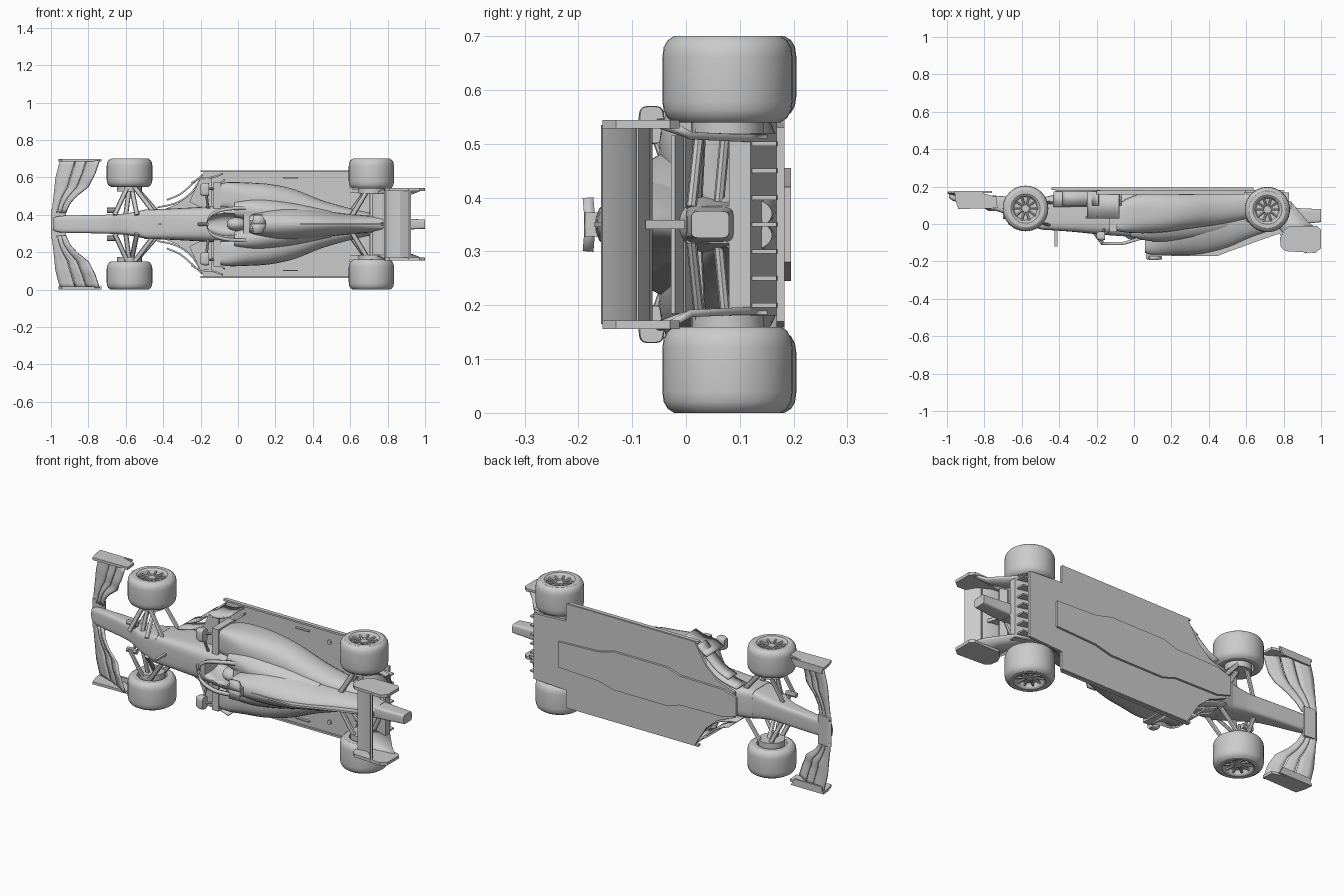
import bpy, math
from mathutils import Vector

if "Cube" in bpy.data.objects:
    bpy.data.objects.remove(bpy.data.objects["Cube"])

# Car coordinates: x along the length (nose at -x), w sideways, h up from the car floor.
# The car lies on its side, so h points to -y and w points to z.
def P(x, w, h):
    return Vector((x, -h, 0.35 + w))

def mesh(name, verts, faces):
    me = bpy.data.meshes.new(name)
    me.from_pydata(verts, [], faces)
    ob = bpy.data.objects.new(name, me)
    bpy.context.collection.objects.link(ob)
    bpy.context.view_layer.objects.active = ob
    bpy.ops.object.select_all(action='DESELECT')
    ob.select_set(True)
    bpy.ops.object.mode_set(mode='EDIT')
    bpy.ops.mesh.select_all(action='SELECT')
    bpy.ops.mesh.normals_make_consistent(inside=False)
    bpy.ops.object.mode_set(mode='OBJECT')
    return ob

def tube(name, rings, caps=True):
    n = len(rings[0])
    verts = [v for r in rings for v in r]
    faces = [(i*n + j, i*n + (j+1) % n, (i+1)*n + (j+1) % n, (i+1)*n + j)
             for i in range(len(rings)-1) for j in range(n)]
    if caps:
        faces += [tuple(range(n)), tuple(range(len(verts)-n, len(verts)))]
    return mesh(name, verts, faces)

def smooth_path(keys, sub=4):
    out = []
    for i in range(len(keys)-1):
        a, b, c, d = (keys[max(0, min(len(keys)-1, i+k))] for k in (-1, 0, 1, 2))
        for s in range(sub):
            t = s / sub
            out.append([0.5*(2*q + (r-p)*t + (2*p-5*q+4*r-v)*t*t + (3*q-p-3*r+v)*t**3)
                        for p, q, r, v in zip(a, b, c, d)])
    return out + [list(keys[-1])]

# Loft through rounded sections: (x, centre w, half width, bottom h, top h, squareness)
def loft(name, keys, side=1, n=28):
    rings = []
    for x, wc, hw, h0, h1, e in smooth_path(keys):
        ring = []
        for k in range(n):
            a = 2*math.pi*(k+0.5)/n
            c, s = math.cos(a), math.sin(a)
            ring.append(P(x, side*(wc + hw*math.copysign(abs(c)**(2/e), c)),
                          (h0+h1)/2 + (h1-h0)/2*math.copysign(abs(s)**(2/e), s)))
        rings.append(ring)
    return tube(name, rings)

def plan_plate(name, pts, h0, h1):          # outline in (x, w)
    return tube(name, [[P(x, w, h) for x, w in pts] for h in (h0, h1)])

def side_plate(name, pts, w0, w1):          # outline in (x, h)
    return tube(name, [[P(x, w, h) for x, h in pts] for w in (w0, w1)])

def box(name, x0, x1, w0, w1, h0, h1):
    return plan_plate(name, [(x0, w0), (x1, w0), (x1, w1), (x0, w1)], h0, h1)

def rod(name, a, b, r, n=8, flat=1.0):
    a, b = P(*a), P(*b)
    d = (b-a).normalized()
    u = d.cross(Vector((0, 1, 0)))
    u = (u if u.length > 0.01 else Vector((1, 0, 0))).normalized()
    v = d.cross(u)
    return tube(name, [[p + u*r*math.cos(2*math.pi*k/n) + v*r*flat*math.sin(2*math.pi*k/n)
                        for k in range(n)] for p in (a, b)])

def sheet(name, rows, thick):
    n = len(rows[0])
    ob = mesh(name, [P(*p) for r in rows for p in r],
              [(i*n+j, i*n+j+1, (i+1)*n+j+1, (i+1)*n+j) for i in range(len(rows)-1) for j in range(n-1)])
    m = ob.modifiers.new("thickness", 'SOLIDIFY')
    m.thickness, m.offset = thick, 0
    return ob

def both(pts):                               # mirror a half outline
    return pts + [(x, -w) for x, w in reversed(pts)]

# Wheels: turned tyre with recessed rim, hub and spokes
def wheel(name, x, h, r, w_in, w_out, side):
    mid, half = (w_in+w_out)/2, (w_out-w_in)/2
    prof = [(0.0, .8), (.16, .8), (.18, .62), (.5, .66), (.57, .92), (.64, 1), (.82, 1), (.92, .9),
            (.98, .74), (1, .5), (1, -.5), (.98, -.72), (.92, -.9), (.82, -1), (.62, -1), (.56, -.6), (0, -.6)]
    rings = [[P(x + r*max(q, .005)*math.cos(2*math.pi*k/40), side*(mid + half*t),
                h + r*max(q, .005)*math.sin(2*math.pi*k/40)) for k in range(40)] for q, t in prof]
    tube(name, rings)
    for k in range(10):
        a = 2*math.pi*k/10
        rod(name + "_spoke", (x + .15*r*math.cos(a), side*(mid+half*.7), h + .15*r*math.sin(a)),
            (x + .55*r*math.cos(a), side*(mid+half*.8), h + .55*r*math.sin(a)), .006, 6)

# Floor, plank and diffuser
plan_plate("floor", both([(-.42, .07), (-.32, .11), (-.25, .17), (-.2, .25), (-.18, .285), (.6, .285), (.6, .19), (.8, .18)]),
           -.183, -.168)
plan_plate("plank", both([(-.44, .05), (-.36, .075), (-.1, .08), (-.02, .105), (.3, .105), (.4, .08), (.64, .07)]),
           -.195, -.182)
side_plate("diffuser", [(.6, -.18), (.84, -.12), (.84, -.08), (.6, -.16)], -.17, .17)
for k in range(-3, 4):
    side_plate("diffuser_fence", [(.64, -.183), (.83, -.168), (.83, -.1), (.64, -.15)], k*.05-.004, k*.05+.004)

# Nose, survival cell and cockpit opening
loft("nose", [(-.99, 0, .03, -.165, -.14, 3), (-.94, 0, .045, -.165, -.115, 4), (-.72, 0, .05, -.15, -.065, 5),
              (-.6, 0, .058, -.14, .0, 5), (-.48, 0, .08, -.14, .032, 6)])
tub = loft("survival_cell", [(-.5, 0, .078, -.14, .03, 6), (-.35, 0, .084, -.17, .04, 5), (-.2, 0, .092, -.18, .055, 4),
                             (-.05, 0, .1, -.18, .07, 4), (.12, 0, .1, -.18, .075, 4)])
cut = loft("cockpit_cutter", [(-.16, 0, .035, -.06, .15, 3), (-.08, 0, .058, -.06, .15, 3), (.05, 0, .052, -.06, .15, 3)])
cut.hide_render = True
cut.display_type = 'WIRE'
bo = tub.modifiers.new("opening", 'BOOLEAN')
bo.object, bo.operation, bo.solver = cut, 'DIFFERENCE', 'EXACT'
loft("helmet", [(-.06, 0, .01, .01, .04, 2), (-.045, 0, .028, -.01, .07, 2), (-.01, 0, .036, -.02, .085, 2),
                (.03, 0, .028, -.01, .07, 2), (.045, 0, .01, .01, .04, 2)])
box("headrest", .03, .1, -.055, .055, .02, .085)
side_plate("pitot_tube", [(-.425, .03), (-.41, .03), (-.41, .12), (-.425, .12)], -.005, .005)

# Engine cover with intake, shark fin, camera bar and gearbox
loft("engine_cover", [(.06, 0, .042, .05, .155, 3), (.1, 0, .06, -.1, .168, 2.6), (.22, 0, .09, -.17, .168, 2),
                      (.36, 0, .085, -.17, .16, 1.8), (.5, 0, .065, -.17, .125, 1.8), (.64, 0, .05, -.17, .065, 2),
                      (.84, 0, .035, -.12, .0, 3)])
side_plate("fin", [(.2, .1), (.2, .17), (.45, .17), (.5, .15), (.68, .085), (.78, .05), (.78, -.02)], -.005, .005)
for s in (1, -1):                            # bow-tie camera bar
    sheet("camera_bar", [[(.07, 0, .18), (.15, 0, .18)], [(.08, s*.025, .18), (.14, s*.025, .18)],
                         [(.08, s*.05, .182), (.13, s*.05, .182)]], .02)
box("camera_mount", .065, .15, -.022, .022, .13, .188)
loft("crash_structure", [(.72, 0, .04, -.1, .0, 6), (.88, 0, .03, -.085, -.0, 6), (1, 0, .025, -.08, -.01, 6)])

# Protective hoop over the cockpit
hoop = [(-.17, 0), (-.15, .045), (-.1, .072), (-.02, .085), (.06, .085), (.12, .075)]
for s in (1, -1):
    pts = smooth_path(hoop, 3)
    sheet("hoop", [[(x, s*(w-.009), .105 - max(0, x+.06)*.3) for x, w in pts],
                   [(x, s*(w+.009), .105 - max(0, x+.06)*.3) for x, w in pts]], .016)
rod("hoop_strut", (-.215, 0, .04), (-.165, 0, .108), .01)

# Front wing centre section
side_plate("front_wing_centre", [(-1, -.165), (-.98, -.155), (-.92, -.158), (-.92, -.168), (-.98, -.175)], -.08, .08)

lead = [(.06, -.995), (.15, -.985), (.25, -.975), (.345, -.95)]
trail = [(.06, -.92), (.11, -.9), (.15, -.865), (.2, -.8), (.27, -.765), (.345, -.74)]
def at(tab, w):
    for (a, p), (b, q) in zip(tab, tab[1:]):
        if w <= b:
            return p + (q-p)*(w-a)/(b-a)
    return tab[-1][1]

for s in (1, -1):
    # Wheels
    wheel("front_wheel", -.58, -.083, .122, .2, .35, s)
    wheel("rear_wheel", .713, -.077, .121, .19, .35, s)
    # Front wing elements and endplate
    for t0, t1 in ((0, .38), (.41, .66), (.69, 1)):
        rows = []
        for k in range(13):
            w = .06 + .28*k/12
            a, b, rise = at(lead, w), at(trail, w), .015 + .075*min(1, k/8)
            rows.append([(a+(b-a)*t, s*w, -.168 + rise*t**1.4 + .012*(t-t0))
                         for t in (t0, t0+(t1-t0)*.33, t0+(t1-t0)*.67, t1)])
        sheet("front_wing_element", rows, .01)
    side_plate("front_endplate", [(-.96, -.176), (-.82, -.167), (-.735, -.145), (-.73, -.085), (-.94, -.08), (-.955, -.13)],
               s*.334, s*.348)
    plan_plate("endplate_foot", [(-.95, s*.31), (-.78, s*.31), (-.76, s*.348), (-.95, s*.348)], -.176, -.166)
    rod("nose_camera", (-.7, s*.075, -.04), (-.64, s*.075, -.04), .014)
    rod("camera_stalk", (-.66, s*.04, -.05), (-.66, s*.075, -.04), .007)
    # Front suspension arms and brake drum
    for xa, ha, hb in ((-.66, .0, -.03), (-.44, .01, -.03), (-.66, -.1, -.13), (-.42, -.11, -.13), (-.54, .02, -.13), (-.6, -.03, -.06)):
        rod("front_arm", (xa, s*.05, ha), (-.577, s*.23, hb), .013, 8, .6)
    rod("front_drum", (-.58, s*.175, -.083), (-.58, s*.24, -.083), .066, 20)
    # Rear suspension arms, driveshaft and brake drum
    for xa, ha, hb in ((.6, -.02, -.03), (.8, -.01, -.03), (.58, -.1, -.12), (.82, -.09, -.12), (.716, -.06, -.078)):
        rod("rear_arm", (xa, s*.03, ha), (.716, s*.22, hb), .014, 8, .7)
    rod("rear_drum", (.713, s*.165, -.077), (.713, s*.23, -.077), .068, 20)
    # Sidepod, shoulder and inlet
    loft("sidepod", [(-.1, .15, .065, -.09, .035, 5), (-.05, .15, .075, -.13, .045, 4), (.05, .125, .098, -.168, .05, 3),
                     (.17, .115, .1, -.17, .043, 2.6), (.3, .09, .097, -.17, .025, 2.3), (.45, .06, .068, -.17, .005, 2.2),
                     (.62, .035, .045, -.17, -.03, 2.2), (.76, .02, .03, -.16, -.06, 2)], s)
    loft("shoulder", [(-.02, .08, .04, -.05, .07, 3), (.12, .07, .07, -.1, .095, 2), (.3, .05, .065, -.1, .08, 2),
                      (.5, .03, .04, -.1, .04, 2)], s)
    box("inlet_lip", -.13, -.09, s*.085, s*.225, .028, .042)
    box("inlet_side", -.13, -.09, s*.213, s*.225, -.1, .035)
    # Mirrors
    loft("mirror", [(-.2, .185, .028, .045, .08, 4), (-.18, .185, .035, .04, .088, 4), (-.155, .185, .034, .042, .086, 4)], s)
    rod("mirror_stalk", (-.16, s*.085, .03), (-.17, s*.17, .06), .007)
    rod("mirror_post", (-.12, s*.19, .03), (-.165, s*.19, .055), .007)
    # Turning vanes ahead of the sidepods
    for path, h0, h1 in (([(-.43, .09), (-.34, .11), (-.27, .15), (-.2, .22)], -.175, -.09),
                         ([(-.38, .13), (-.31, .16), (-.25, .21), (-.19, .265)], -.175, -.1),
                         ([(-.25, .22), (-.2, .245), (-.14, .25), (-.08, .27)], -.175, -.03),
                         ([(-.23, .12), (-.18, .15), (-.13, .19), (-.07, .24)], -.175, -.1)):
        sheet("turning_vane", [[(x, s*w, h) for x, w in smooth_path(path, 3)] for h in (h0, h1)], .009)
    plan_plate("vane_bridge", [(-.26, s*.12), (-.2, s*.09), (-.14, s*.09), (-.14, s*.25), (-.2, s*.25)], -.042, -.03)
    # Floor edge strips and fins
    box("floor_edge", -.2, .59, s*.278, s*.288, -.18, -.158)
    box("floor_fin", .24, .32, s*.245, s*.251, -.172, -.155)
    rod("floor_stay", (.44, s*.22, -.172), (.44, s*.22, -.16), .012, 12)
    # Rear wing endplate with narrowing lower part
    side_plate("rear_endplate", [(.78, .08), (.8, .04), (.83, .012), (.98, .012), (1, .03), (1, .13), (.97, .155), (.81, .145), (.785, .125)],
               s*.178, s*.194)
    sheet("endplate_leg", [[(.8, s*.186, .05), (.98, s*.186, .03)], [(.75, s*.165, -.01), (.93, s*.165, -.01)],
                           [(.72, s*.16, -.15), (.84, s*.16, -.12)]], .014)

# Rear wing planes, pylon and beam wing
side_plate("rear_wing_main", [(.78, .075), (.79, .09), (.83, .082), (.87, .095), (.87, .088), (.83, .068), (.79, .062)], -.185, .185)
side_plate("rear_wing_flap", [(.865, .098), (.88, .112), (.915, .158), (.925, .155), (.895, .105), (.875, .092)], -.185, .185)
side_plate("wing_pylon", [(.74, -.03), (.82, -.03), (.85, .075), (.79, .075)], -.008, .008)
for x, h in ((.72, -.01), (.77, .008)):
    side_plate("beam_wing", [(x, h), (x+.015, h+.012), (x+.05, h+.02), (x+.05, h+.012), (x+.015, h-.004)], -.165, .165)

# Smooth shading that keeps the edges
bpy.ops.object.select_all(action='SELECT')
bpy.ops.object.shade_smooth_by_angle(angle=math.radians(30))
